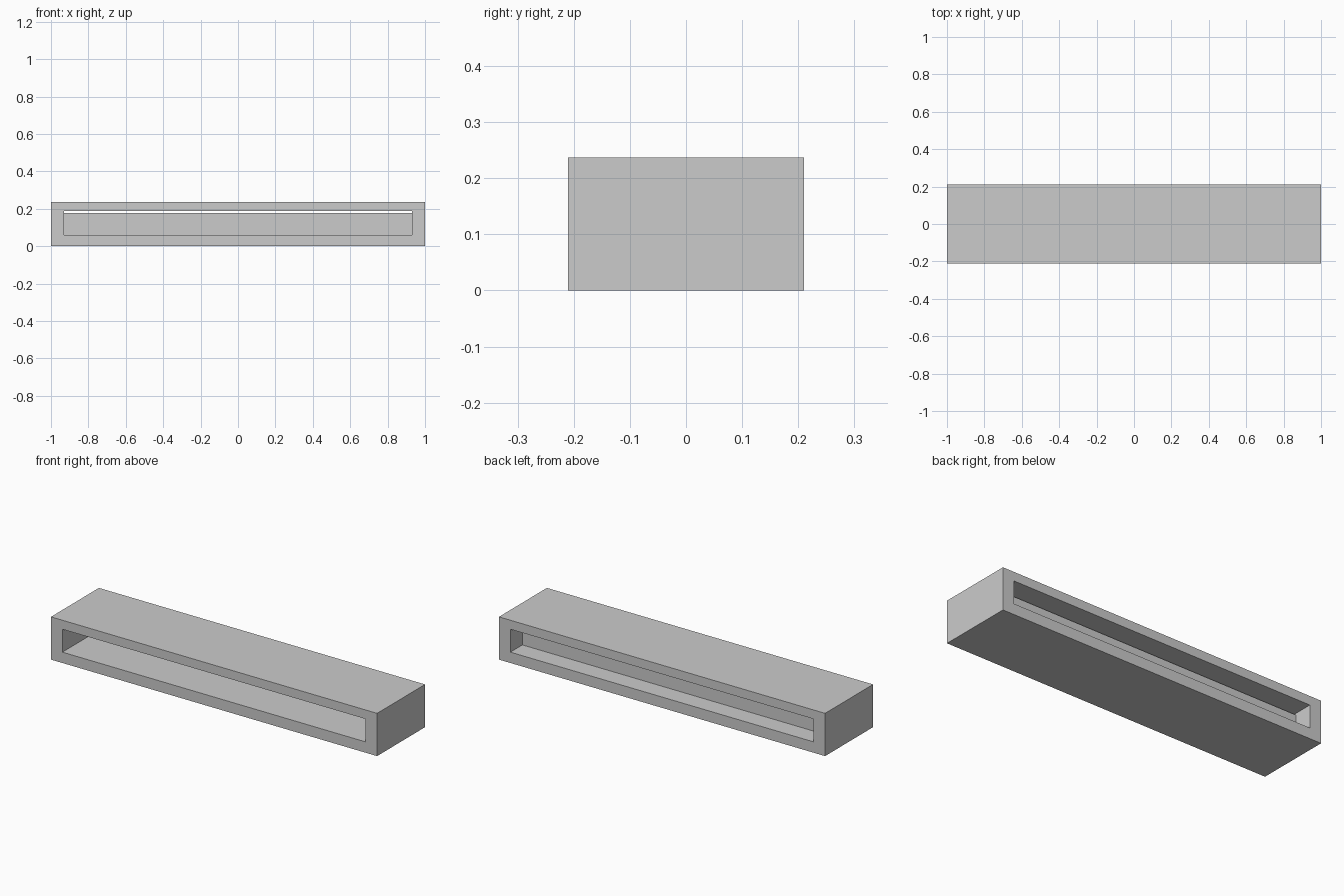
import bpy, bmesh

if "Cube" in bpy.data.objects:
    bpy.data.objects.remove(bpy.data.objects["Cube"])

W, D, H = 1.0, 0.21, 0.237          # half width, half depth, height
IW, Z0, Z1 = 0.93, 0.06, 0.187      # opening half width, floor and ceiling
PANEL_BACK, PANEL_FRONT, PANEL_TOP = 0.105, 0.075, 0.178


def finish(bm, name):
    bmesh.ops.recalc_face_normals(bm, faces=bm.faces[:])
    mesh = bpy.data.meshes.new(name)
    bm.to_mesh(mesh)
    bm.free()
    obj = bpy.data.objects.new(name, mesh)
    bpy.context.collection.objects.link(obj)
    return obj


def rect(hw, z0, z1):
    return [(-hw, z0), (hw, z0), (hw, z1), (-hw, z1)]


# Cabinet shell: rectangular tube, open at front and back
bm = bmesh.new()
loops = [[bm.verts.new((x, y, z)) for x, z in prof]
         for prof, y in ((rect(W, 0, H), -D), (rect(W, 0, H), D),
                         (rect(IW, Z0, Z1), D), (rect(IW, Z0, Z1), -D))]
for a, b in zip(loops, loops[1:] + loops[:1]):
    for i in range(4):
        j = (i + 1) % 4
        bm.faces.new((a[i], a[j], b[j], b[i]))
finish(bm, "cabinet_shell")

# Divider panel set in from the back, with a narrow slot above it
bm = bmesh.new()
face = bm.faces.new([bm.verts.new((x, PANEL_FRONT, z))
                     for x, z in rect(IW, Z0, PANEL_TOP)])
ext = bmesh.ops.extrude_face_region(bm, geom=[face], use_keep_orig=True)
bmesh.ops.translate(bm, vec=(0, PANEL_BACK - PANEL_FRONT, 0),
                    verts=[v for v in ext["geom"] if isinstance(v, bmesh.types.BMVert)])
finish(bm, "back_panel")
